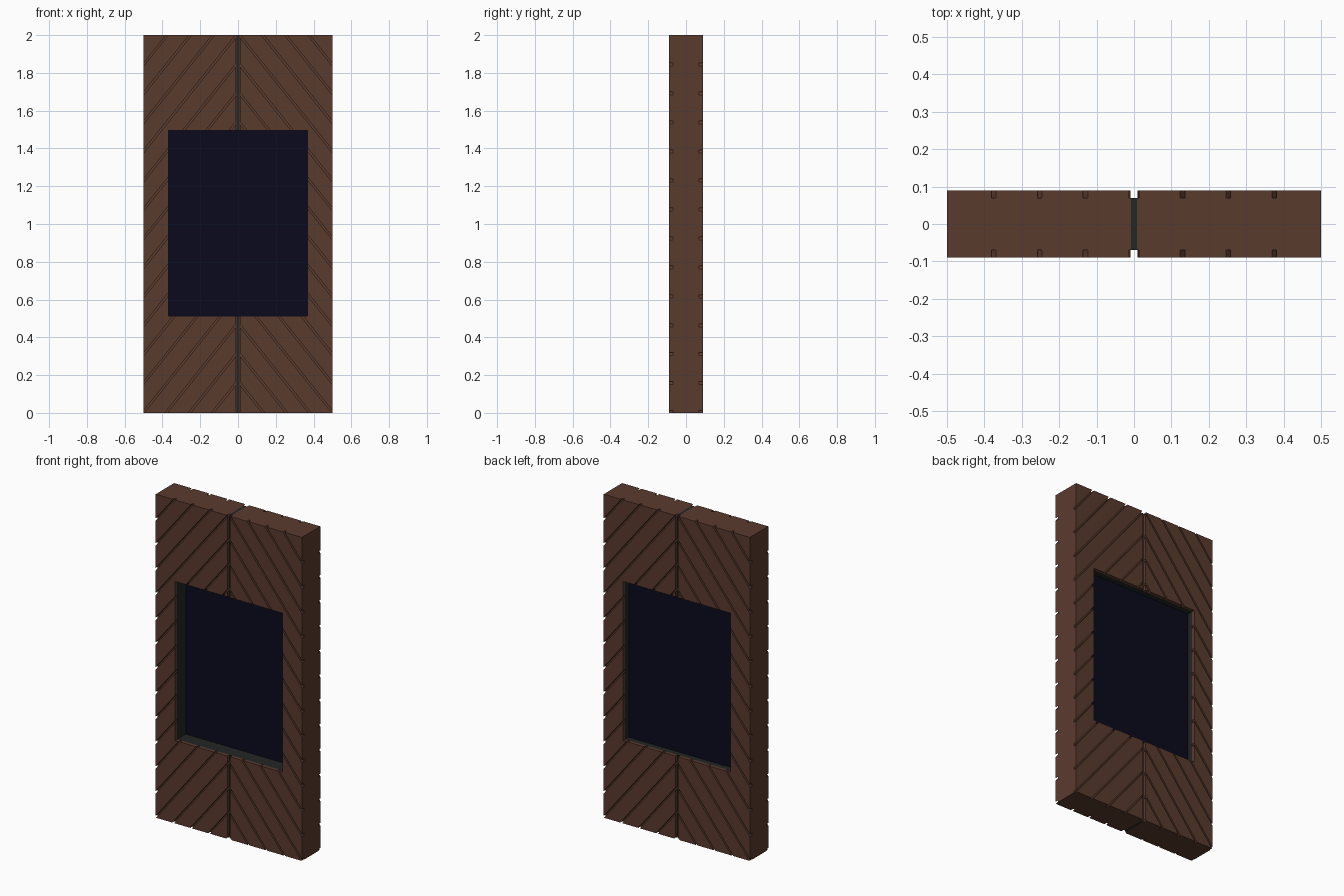
import bpy, bmesh
from mathutils import Vector

cube = bpy.data.objects.get("Cube")
if cube:
    bpy.data.objects.remove(cube, do_unlink=True)

W, H = 0.5, 2.0                      # half width, height
CORE, FACE = 0.07, 0.09              # half depth of core and of planked faces
WIN_X, WIN_LO, WIN_HI = 0.367, 0.512, 1.496
SLOPE, PITCH, START, HALF = 1.25, 0.1533, 0.169, 0.008
SEAM = 0.01


def material(name, color):
    m = bpy.data.materials.new(name)
    m.use_nodes = True
    m.diffuse_color = (*color, 1)
    m.node_tree.nodes["Principled BSDF"].inputs["Base Color"].default_value = (*color, 1)
    return m


wood = material("brown wood", (0.102, 0.043, 0.027))
metal = material("dark grey frame", (0.017, 0.019, 0.019))
glass = material("dark blue glass", (0.003, 0.003, 0.013))


def cut(bm, point, normal):
    bmesh.ops.bisect_plane(bm, geom=bm.verts[:] + bm.edges[:] + bm.faces[:],
                           plane_co=point, plane_no=normal, dist=1e-6)


def sheet(x0, x1, y):
    """Flat upright sheet with the window opening removed."""
    bm = bmesh.new()
    bm.faces.new([bm.verts.new(p) for p in
                  ((x0, y, 0), (x1, y, 0), (x1, y, H), (x0, y, H))])
    for x in (-WIN_X, WIN_X):
        cut(bm, (x, 0, 0), (1, 0, 0))
    for z in (WIN_LO, WIN_HI):
        cut(bm, (0, 0, z), (0, 0, 1))
    remove(bm, lambda c: abs(c.x) < WIN_X and WIN_LO < c.z < WIN_HI)
    return bm


def remove(bm, rule):
    doomed = [f for f in bm.faces if rule(f.calc_center_median())]
    bmesh.ops.delete(bm, geom=doomed, context='FACES')


def thicken(bm, depth):
    res = bmesh.ops.extrude_face_region(bm, geom=bm.faces[:], use_keep_orig=True)
    verts = [g for g in res["geom"] if isinstance(g, bmesh.types.BMVert)]
    bmesh.ops.translate(bm, verts=verts, vec=(0, depth, 0))
    bmesh.ops.recalc_face_normals(bm, faces=bm.faces[:])


def finish(bm, name, *mats):
    mesh = bpy.data.meshes.new(name)
    bm.to_mesh(mesh)
    bm.free()
    for m in mats:
        mesh.materials.append(m)
    obj = bpy.data.objects.new(name, mesh)
    bpy.context.collection.objects.link(obj)
    return obj


# Core slab: grey centre seam and grey window reveal
bm = sheet(-W, W, -CORE)
for x in (-0.008, 0.008):
    cut(bm, (x, 0, 0), (1, 0, 0))
thicken(bm, 2 * CORE)
for f in bm.faces:
    c = f.calc_center_median()
    reveal = (abs(f.normal.y) < 0.5 and abs(c.x) < WIN_X + 0.001
              and WIN_LO - 0.001 < c.z < WIN_HI + 0.001)
    f.material_index = int(reveal or abs(c.x) < 0.008)
finish(bm, "door_core", wood, metal)


# Diagonal planks on both faces, separated by open grooves
def in_groove(c):
    v = c.z + SLOPE * abs(c.x)
    offset = (v - START + PITCH / 2) % PITCH - PITCH / 2
    return abs(offset) < HALF and v < 2.55


for face, ys in (("front", -1), ("back", 1)):
    for side, xs in (("left", 1), ("right", -1)):
        x0, x1 = sorted((xs * SEAM, xs * W))
        bm = sheet(x0, x1, ys * CORE)
        for k in range(-1, 16):
            for d in (-HALF, HALF):
                cut(bm, (0, 0, START + k * PITCH + d),
                    Vector((xs * SLOPE, 0, 1)).normalized())
        remove(bm, in_groove)
        thicken(bm, ys * (FACE - CORE))
        finish(bm, f"{face}_{side}_planks", wood)

# Window pane
bm = bmesh.new()
bmesh.ops.create_cube(bm, size=1)
bmesh.ops.scale(bm, verts=bm.verts[:], vec=(2 * WIN_X, 0.02, WIN_HI - WIN_LO))
bmesh.ops.translate(bm, verts=bm.verts[:], vec=(0, 0.025, (WIN_LO + WIN_HI) / 2))
finish(bm, "window_pane", glass)
